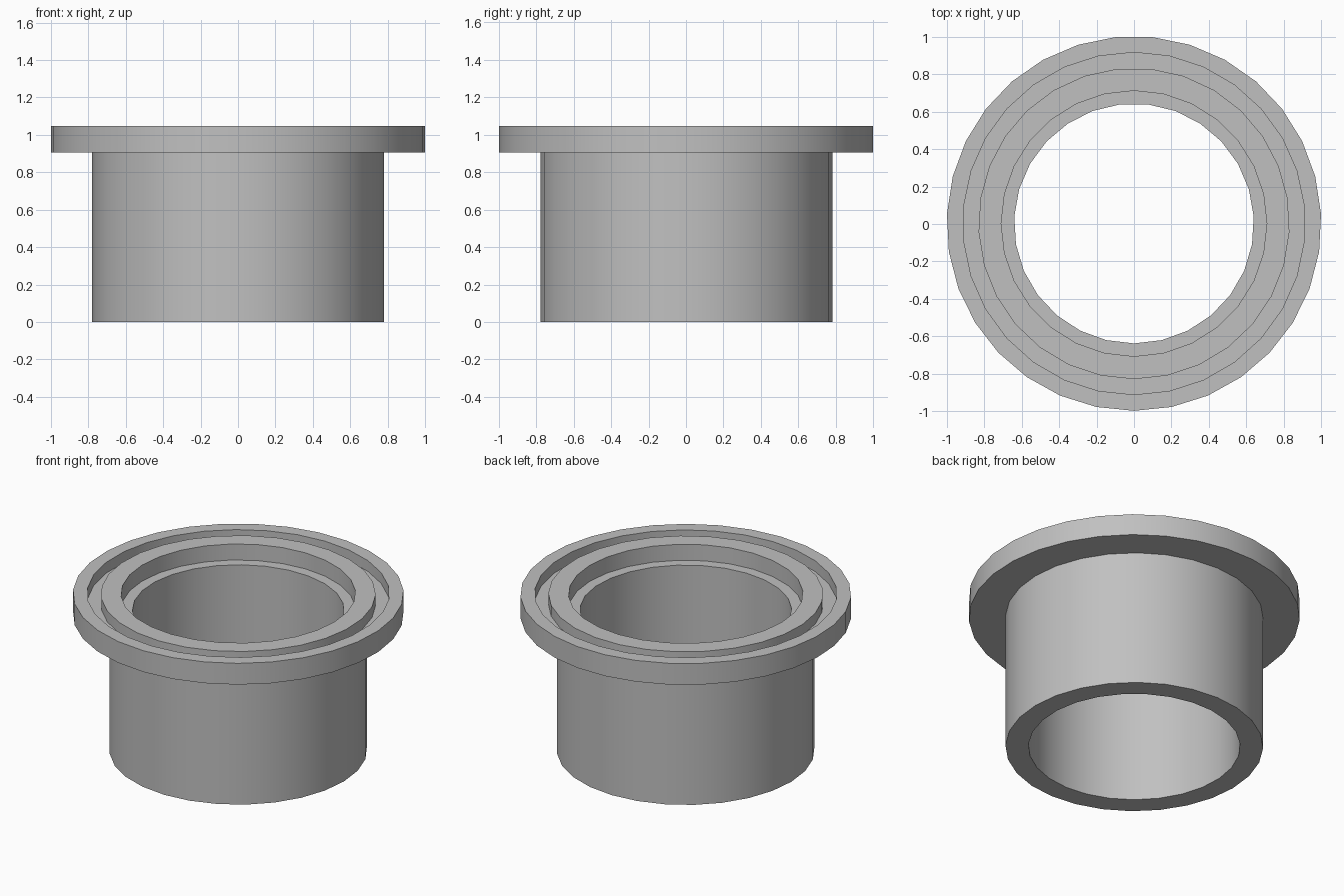
import bpy
import bmesh
from math import cos, sin, tau

cube = bpy.data.objects.get("Cube")
if cube:
    bpy.data.objects.remove(cube, do_unlink=True)

grey = bpy.data.materials.new("plain grey")
grey.use_nodes = True
colour = (0.53, 0.53, 0.53, 1)
grey.diffuse_color = colour
grey.node_tree.nodes["Principled BSDF"].inputs["Base Color"].default_value = colour

TOP, FLANGE, STEP, GROOVE = 1.047, 0.905, 0.94, 0.975
CENTRE_Y = 0.0026

# Closed section of the bushing: radius, height, number of sides
SECTION = [
    (0.78, 0, 28), (0.78, FLANGE, 28),          # tube outside
    (1.0013, FLANGE, 31), (1.0013, TOP, 31),    # flange rim
    (0.915, TOP, 30), (0.915, GROOVE, 30),      # groove outer wall
    (0.832, GROOVE, 29), (0.832, TOP, 29),      # groove inner wall
    (0.71, TOP, 28), (0.71, STEP, 28),          # counterbore
    (0.641, STEP, 27), (0.641, 0, 27),          # bore
]


def ring(bm, radius, z, sides):
    """Loop of edges with one corner at the front."""
    verts = [bm.verts.new((radius * sin(tau * i / sides),
                           CENTRE_Y - radius * cos(tau * i / sides), z))
             for i in range(sides)]
    return [bm.edges.new((verts[i - 1], verts[i])) for i in range(sides)]


bm = bmesh.new()
rings = [ring(bm, *point) for point in SECTION]
for i, loop in enumerate(rings):
    bmesh.ops.bridge_loops(bm, edges=rings[i - 1] + loop)
bmesh.ops.recalc_face_normals(bm, faces=bm.faces)

mesh = bpy.data.meshes.new("flanged_bushing")
bm.to_mesh(mesh)
bm.free()
mesh.materials.append(grey)
bushing = bpy.data.objects.new("flanged_bushing", mesh)
bpy.context.collection.objects.link(bushing)

# Smooth round walls with crisp rims
bpy.ops.object.select_all(action="DESELECT")
bushing.select_set(True)
bpy.context.view_layer.objects.active = bushing
bpy.ops.object.shade_smooth_by_angle(angle=0.6)
